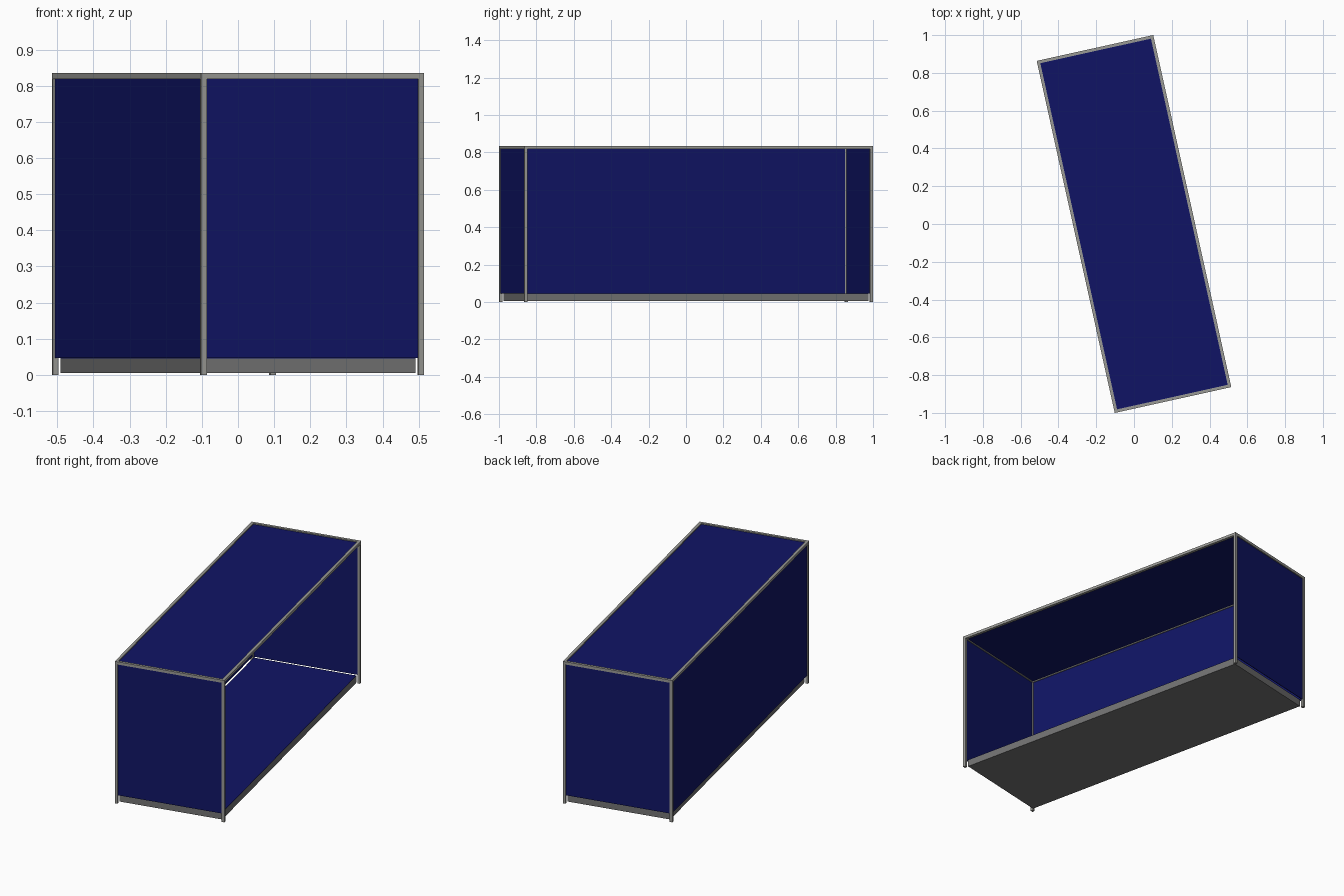
import bpy
from math import radians
from mathutils import Matrix

if "Cube" in bpy.data.objects:
    bpy.data.objects.remove(bpy.data.objects["Cube"])

W, L, H = 0.632, 1.909, 0.835   # overall width, length, height
T = 0.016                       # square tube size
P = 0.004                       # panel thickness
D = 0.020                       # base inset from the outer faces
Z0, Z1 = 0.005, 0.045           # base underside and top
TURN = Matrix.Rotation(radians(12.5), 4, 'Z')


def material(name, rgb):
    m = bpy.data.materials.new(name)
    m.diffuse_color = (*rgb, 1)
    m.use_nodes = True
    m.node_tree.nodes["Principled BSDF"].inputs["Base Color"].default_value = m.diffuse_color
    return m


BLUE = material("navy_blue", (0.005, 0.007, 0.13))
STEEL = material("frame_grey", (0.32, 0.32, 0.30))
DARK = material("base_grey", (0.17, 0.17, 0.17))


def box(name, lo, hi, mat):
    """Box between two corners, turned with the whole cabinet."""
    bpy.ops.mesh.primitive_cube_add(size=1)
    ob = bpy.context.object
    ob.name = name
    size = [b - a for a, b in zip(lo, hi)]
    mid = [(a + b) / 2 for a, b in zip(lo, hi)]
    ob.data.transform(TURN @ Matrix.Translation(mid) @ Matrix.Diagonal((*size, 1)))
    ob.data.materials.append(mat)
    return ob


x, y = W / 2, L / 2
xi, yi = x - T, y - T
xm, ym = x - T / 2, y - T / 2    # centre planes of the tubes
zm = H - T / 2

# Corner posts
for sx, nx in ((-1, "left"), (1, "right")):
    for sy, ny in ((-1, "front"), (1, "back")):
        cx, cy = sx * xm, sy * ym
        box(f"{ny}_{nx}_post", (cx - T / 2, cy - T / 2, 0),
            (cx + T / 2, cy + T / 2, H), STEEL)

# Top rails between the posts
for s, n in ((-1, "left"), (1, "right")):
    box(f"{n}_top_rail", (s * xm - T / 2, -yi, H - T), (s * xm + T / 2, yi, H), STEEL)
for s, n in ((-1, "front"), (1, "back")):
    box(f"{n}_top_rail", (-xi, s * ym - T / 2, H - T), (xi, s * ym + T / 2, H), STEEL)

# Panels centred in the frame; the right long side stays open
zb = Z1 + 0.002
for s, n in ((-1, "front"), (1, "back")):
    box(f"{n}_panel", (-xi, s * ym - P / 2, zb), (xi, s * ym + P / 2, H - T), BLUE)
box("left_panel", (-xm - P / 2, -yi, zb), (-xm + P / 2, yi, H - T), BLUE)
box("top_panel", (-xi, -yi, zm - P / 2), (xi, yi, zm + P / 2), BLUE)

# Base slab with blue floor lining
box("base_slab", (-x + D, -y + D, Z0), (x - D, y - D, Z1), DARK)
box("floor_lining", (-x + D, -y + D, Z1), (x - D, y - D, Z1 + 0.002), BLUE)
